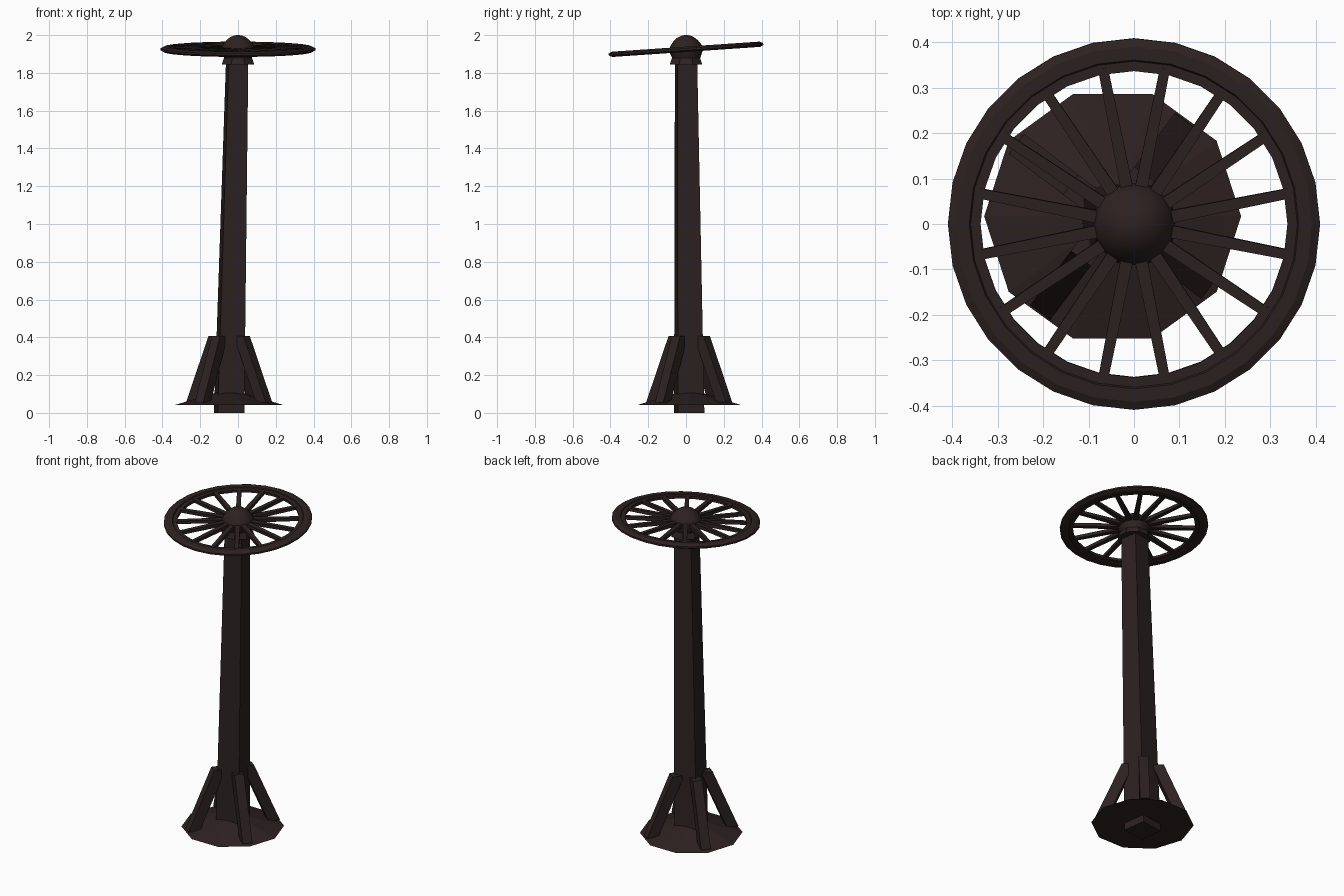
import bpy
import bmesh
from math import radians, pi, cos, sin
from mathutils import Matrix, Vector

old = bpy.data.objects.get("Cube")
if old:
    bpy.data.objects.remove(old, do_unlink=True)

wood = bpy.data.materials.new("dark_brown_wood")
colour = (0.026, 0.0155, 0.015, 1)
wood.diffuse_color = colour
wood.use_nodes = True
wood.node_tree.nodes["Principled BSDF"].inputs["Base Color"].default_value = colour

BASE = Vector((-0.047, 0.017, 0))
TWIST = radians(8)
WHEEL = Matrix.Translation((0, 0, 1.925)) @ Matrix.Rotation(radians(3.9), 4, 'X')


def finish(name, bm, matrix=Matrix()):
    bmesh.ops.recalc_face_normals(bm, faces=bm.faces)
    mesh = bpy.data.meshes.new(name)
    bm.to_mesh(mesh)
    bm.free()
    mesh.materials.append(wood)
    obj = bpy.data.objects.new(name, mesh)
    bpy.context.collection.objects.link(obj)
    obj.matrix_world = matrix
    return obj


def beam(name, start, size_a, end, size_b, matrix=Matrix()):
    """Four-sided beam whose two ends are cut level."""
    bm = bmesh.new()
    rings = []
    for centre, (sx, sy) in ((start, size_a), (end, size_b)):
        rings.append([bm.verts.new(Vector(centre) + Vector((u * sx / 2, v * sy / 2, 0)))
                      for u, v in ((-1, -1), (1, -1), (1, 1), (-1, 1))])
    low, high = rings
    bm.faces.new(low)
    bm.faces.new(high)
    for i in range(4):
        j = (i + 1) % 4
        bm.faces.new((low[i], low[j], high[j], high[i]))
    return finish(name, bm, matrix)


def lathe(name, profile, sides, matrix=Matrix(), turn=0.0, ring=False):
    """Revolve (radius, height) points; a ring closes its own profile."""
    bm = bmesh.new()
    loops = [[bm.verts.new((r * cos(turn + 2 * pi * i / sides),
                            r * sin(turn + 2 * pi * i / sides), z))
              for i in range(sides)] for r, z in profile]
    pairs = list(zip(loops, loops[1:]))
    if ring:
        pairs.append((loops[-1], loops[0]))
    else:
        bm.faces.new(loops[0])
        bm.faces.new(loops[-1])
    for a, b in pairs:
        for i in range(sides):
            j = (i + 1) % sides
            bm.faces.new((a[i], a[j], b[j], b[i]))
    return finish(name, bm, matrix)


# Low ten-sided mound at the foot
lathe("base_mound", [(0.283, 0.043), (0.02, 0.122)], 10, Matrix.Translation(BASE))

# Leaning, tapered square post
pole_frame = Matrix.Translation(BASE) @ Matrix.Rotation(TWIST, 4, 'Z')
top = pole_frame.inverted() @ Vector((-0.004, 0, 1.89))
beam("pole", (0, 0, 0), (0.142, 0.142), top, (0.104, 0.104), pole_frame)

# Four braces on the corners of the post
for i in range(4):
    frame = Matrix.Translation(BASE) @ Matrix.Rotation(TWIST + radians(45 + 90 * i), 4, 'Z')
    beam(f"brace_{i + 1}", (0.232, 0, 0.055), (0.066, 0.055),
         (0.083, 0, 0.408), (0.066, 0.055), frame)

# Flared collar under the wheel
lathe("collar", [(0.093, 1.845), (0.08, 1.88)], 8, turn=pi / 8)

# Hub with a domed cap
hub = lathe("hub", [(0.068, -0.06), (0.088, -0.012), (0.09, 0.005), (0.081, 0.023),
                    (0.064, 0.046), (0.042, 0.064), (0.02, 0.073), (0.004, 0.075)], 16, WHEEL)

# Stepped rim with a bevelled outer edge
lathe("wheel_rim", [(0.338, -0.008), (0.36, -0.008), (0.363, -0.014), (0.392, -0.014),
                    (0.41, -0.005), (0.41, 0.005), (0.392, 0.014), (0.363, 0.014),
                    (0.36, 0.008), (0.338, 0.008)], 28, WHEEL, ring=True)

# Sixteen spokes, built upright and laid outwards
for i in range(16):
    lay = Matrix.Rotation(radians(11.25 + 22.5 * i), 4, 'Z') @ Matrix.Rotation(pi / 2, 4, 'Y')
    beam(f"spoke_{i + 1}", (0, 0, 0.06), (0.022, 0.028), (0, 0, 0.35), (0.018, 0.022), WHEEL @ lay)

# Smooth only the rounded hub
bpy.ops.object.select_all(action='DESELECT')
hub.select_set(True)
bpy.context.view_layer.objects.active = hub
bpy.ops.object.shade_smooth_by_angle(angle=radians(35))
